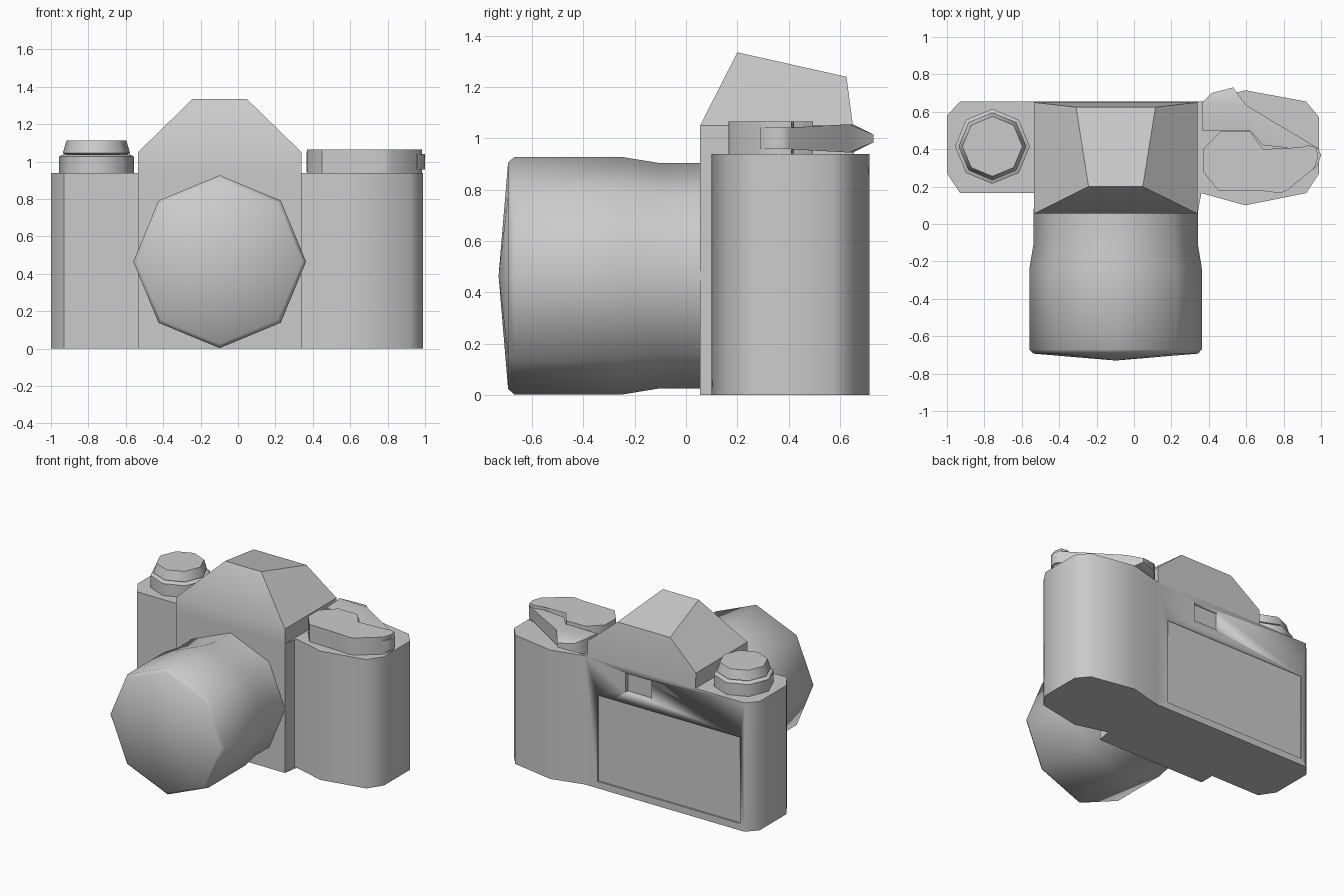
import bpy, bmesh, math
from mathutils import Matrix, Vector

if "Cube" in bpy.data.objects:
    bpy.data.objects.remove(bpy.data.objects["Cube"])


def finish(name, bm, angle=50):
    bmesh.ops.recalc_face_normals(bm, faces=bm.faces)
    me = bpy.data.meshes.new(name)
    bm.to_mesh(me)
    bm.free()
    ob = bpy.data.objects.new(name, me)
    bpy.context.collection.objects.link(ob)
    bpy.ops.object.select_all(action='DESELECT')
    ob.select_set(True)
    bpy.context.view_layer.objects.active = ob
    bpy.ops.object.shade_smooth_by_angle(angle=math.radians(angle))
    return ob


def prism(name, outline, z0, z1, angle=50, shape=None):
    """Extrude a plan outline upwards; shape(x, y, side) may override z."""
    bm = bmesh.new()
    rings = []
    for side, z in ((-1, z0), (1, z1)):
        rings.append([bm.verts.new((x, y, shape(x, y, side) if shape else z))
                      for x, y in outline])
    n = len(outline)
    for i in range(n):
        j = (i + 1) % n
        bm.faces.new((rings[0][i], rings[0][j], rings[1][j], rings[1][i]))
    caps = [bm.faces.new(rings[0]), bm.faces.new(rings[1])]
    bmesh.ops.triangulate(bm, faces=caps)
    return finish(name, bm, angle)


def lathe(name, profile, matrix, sides=8, angle=50):
    """Revolve (radius, height) pairs; zero radius makes a pole."""
    bm = bmesh.new()
    rings = []
    for r, h in profile:
        count = sides if r > 0 else 1
        rings.append([bm.verts.new((r * math.cos(math.tau * i / sides),
                                    r * math.sin(math.tau * i / sides), h))
                      for i in range(count)])
    for a, b in zip(rings, rings[1:]):
        for i in range(sides):
            j = (i + 1) % sides
            if len(b) == 1:
                bm.faces.new((a[i], a[j], b[0]))
            else:
                bm.faces.new((a[i], a[j], b[j], b[i]))
    for ring in (rings[0], rings[-1]):
        if len(ring) > 1:
            bm.faces.new(ring)
    bmesh.ops.transform(bm, matrix=matrix, verts=bm.verts)
    return finish(name, bm, angle)


def recess(target, name, x0, x1, z0, z1, depth, back=0.655):
    """Cut a rectangular pocket into the back of the body."""
    outline = [(x0, back - depth), (x1, back - depth), (x1, back + .1), (x0, back + .1)]
    cutter = prism(name, outline, z0, z1, 30)
    cutter.hide_render = True
    cutter.display_type = 'WIRE'
    mod = target.modifiers.new(name, 'BOOLEAN')
    mod.operation = 'DIFFERENCE'
    mod.object = cutter
    mod.solver = 'EXACT'
    bpy.context.view_layer.objects.active = target
    bpy.ops.object.modifier_apply(modifier=mod.name)
    bpy.data.objects.remove(cutter)


# Body with chamfered left end, central step and bulging right grip
body = prism("camera_body", [
    (-1, .27), (-.93, .165), (-.535, .165), (-.535, .055), (.34, .055), (.34, .165),
    (.36, .165), (.595, .10), (.92, .165), (.99, .27), (.99, .57), (.92, .655),
    (.595, .715), (.36, .655), (-.93, .655), (-1, .58)], 0, .94)
recess(body, "film_door_cutter", -.895, .255, .05, .68, .012)
recess(body, "eyepiece_cutter", -.18, .03, .76, .9, .03)

# Viewfinder hump: straight base, then a tapering roof
bm = bmesh.new()
levels = [
    [(-.535, .055, .94), (.34, .055, .94), (.34, .655, .94), (-.535, .655, .94)],
    [(-.535, .055, 1.05), (.34, .055, 1.05), (.34, .65, 1.05), (-.535, .65, 1.05)],
    [(-.243, .2, 1.335), (.047, .2, 1.335), (.115, .625, 1.24), (-.31, .625, 1.24)]]
levels = [[bm.verts.new(p) for p in level] for level in levels]
for low, high in zip(levels, levels[1:]):
    for i in range(4):
        j = (i + 1) % 4
        bm.faces.new((low[i], low[j], high[j], high[i]))
bm.faces.new(levels[0])
bm.faces.new(levels[-1])
finish("viewfinder_hump", bm, 30)

# Lens barrel with a waist at the mount and a shallow front cone
lathe("lens", [(.44, -.08), (.44, .11), (.462, .245), (.462, .67), (.44, .693), (0, .73)],
      Matrix.Translation((-.098, 0, .465)) @ Matrix.Rotation(math.pi / 2, 4, 'X'))

# Rewind knob on the left
lathe("rewind_knob", [(.2, .93), (.2, 1.027), (.182, 1.037), (.16, 1.037),
                      (.18, 1.045), (.16, 1.113)],
      Matrix.Translation((-.757, .415, 0)))

# Dial with its curved front arm on the right
prism("advance_dial", [
    (.37, .4), (.37, .28), (.45, .18), (.705, .175), (.78, .165), (.82, .18),
    (.965, .3), (.985, .36), (.975, .41), (.93, .42), (.89, .41), (.69, .27),
    (.69, .4), (.62, .495), (.465, .495)], .94, 1.065)


# Lever behind the dial, swelling and then thinning toward its back tip
def lever_z(x, y, side):
    half = .042 if y < .6 else .055 if y < .66 else .055 - (y - .65) * .5
    return 1.0 + side * half


prism("advance_lever", [
    (.365, .5), (.62, .5), (.69, .42), (.9, .4), (.96, .29), (.985, .32), (1, .37), (.985, .405),
    (.6, .635), (.53, .73), (.415, .7), (.365, .65)], .96, 1.04, 50, lever_z)
